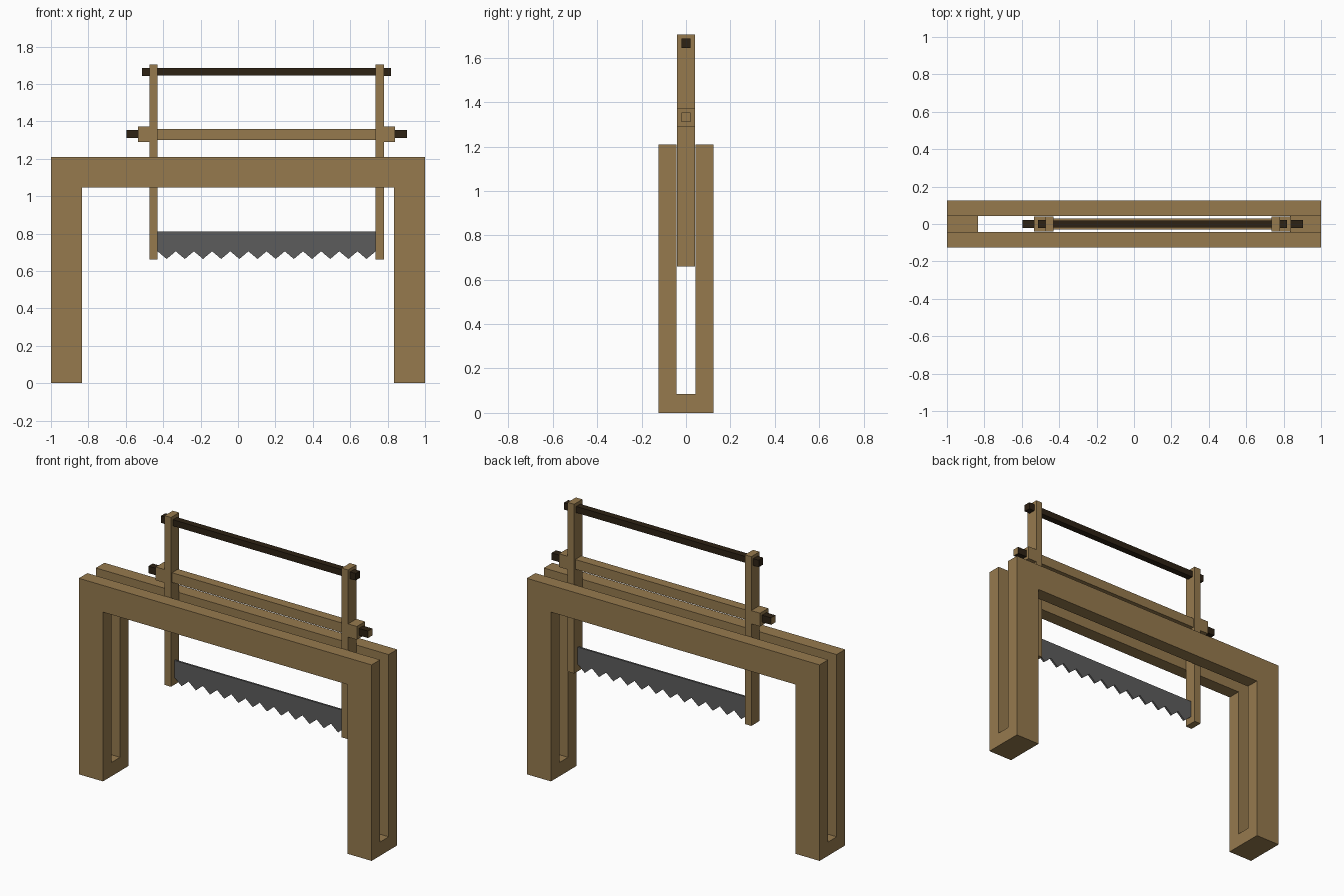
import bpy
import bmesh

cube = bpy.data.objects.get("Cube")
if cube:
    bpy.data.objects.remove(cube, do_unlink=True)


def make_material(name, rgb):
    mat = bpy.data.materials.new(name)
    mat.use_nodes = True
    mat.diffuse_color = (*rgb, 1)
    mat.node_tree.nodes["Principled BSDF"].inputs["Base Color"].default_value = (*rgb, 1)
    return mat


WOOD = make_material("light wood", (0.305, 0.195, 0.076))
DARK = make_material("dark wood", (0.027, 0.016, 0.007))
STEEL = make_material("grey steel", (0.107, 0.107, 0.107))


def extrude_profile(name, points, y0, y1, mat):
    """Extrude a closed XZ outline from y0 to y1."""
    bm = bmesh.new()
    face = bm.faces.new([bm.verts.new((x, y0, z)) for x, z in points])
    result = bmesh.ops.extrude_face_region(bm, geom=[face])
    verts = [v for v in result["geom"] if isinstance(v, bmesh.types.BMVert)]
    bmesh.ops.translate(bm, verts=verts, vec=(0, y1 - y0, 0))
    bmesh.ops.recalc_face_normals(bm, faces=bm.faces)
    mesh = bpy.data.meshes.new(name)
    bm.to_mesh(mesh)
    bm.free()
    mesh.materials.append(mat)
    obj = bpy.data.objects.new(name, mesh)
    bpy.context.collection.objects.link(obj)
    return obj


def box(name, x0, x1, half_y, z0, z1, mat):
    outline = [(x0, z0), (x1, z0), (x1, z1), (x0, z1)]
    return extrude_profile(name, outline, -half_y, half_y, mat)


# Two trestle arches, joined by a foot block at each leg
LEG, TOP, BEAM = 0.835, 1.21, 1.045
arch = [(-1, 0), (-LEG, 0), (-LEG, BEAM), (LEG, BEAM),
        (LEG, 0), (1, 0), (1, TOP), (-1, TOP)]
extrude_profile("front_arch", arch, -0.125, -0.042, WOOD)
extrude_profile("back_arch", arch, 0.042, 0.125, WOOD)
box("right_foot_block", -1, -LEG, 0.042, 0, 0.085, WOOD)
box("left_foot_block", LEG, 1, 0.042, 0, 0.085, WOOD)

# Saw frame ends, mirrored about the saw's own centre
MID = 0.153
for side, s in (("right", -1), ("left", 1)):
    def end_part(name, near, far, half_y, z0, z1, mat):
        x0, x1 = sorted((MID + s * near, MID + s * far))
        return box(f"{side}_{name}", x0, x1, half_y, z0, z1, mat)

    end_part("upright", 0.583, 0.627, 0.04, 0.66, 1.705, WOOD)
    end_part("stretcher_block", 0.627, 0.687, 0.04, 1.29, 1.372, WOOD)
    end_part("top_rod_end", 0.627, 0.665, 0.021, 1.643, 1.686, DARK)
    peg = end_part("peg", 0.687, 0.75, 0.021, 1.31, 1.353, DARK)
    # Light end grain on the peg tip
    peg.data.materials.append(WOOD)
    for poly in peg.data.polygons:
        if poly.normal.x * s > 0.9:
            poly.material_index = 1

# Bars between the uprights
X0, X1 = MID - 0.583, MID + 0.583
box("stretcher", X0, X1, 0.029, 1.30, 1.36, WOOD)
box("top_rod", X0, X1, 0.02, 1.645, 1.684, DARK)

# Saw blade with a row of triangular teeth
TEETH = 12
pitch = (X1 - X0) / TEETH
blade = [(X1, 0.81), (X0, 0.81), (X0, 0.705)]
for i in range(TEETH):
    blade += [(X0 + (i + 0.5) * pitch, 0.664), (X0 + (i + 1) * pitch, 0.705)]
extrude_profile("saw_blade", blade, -0.006, 0.006, STEEL)
